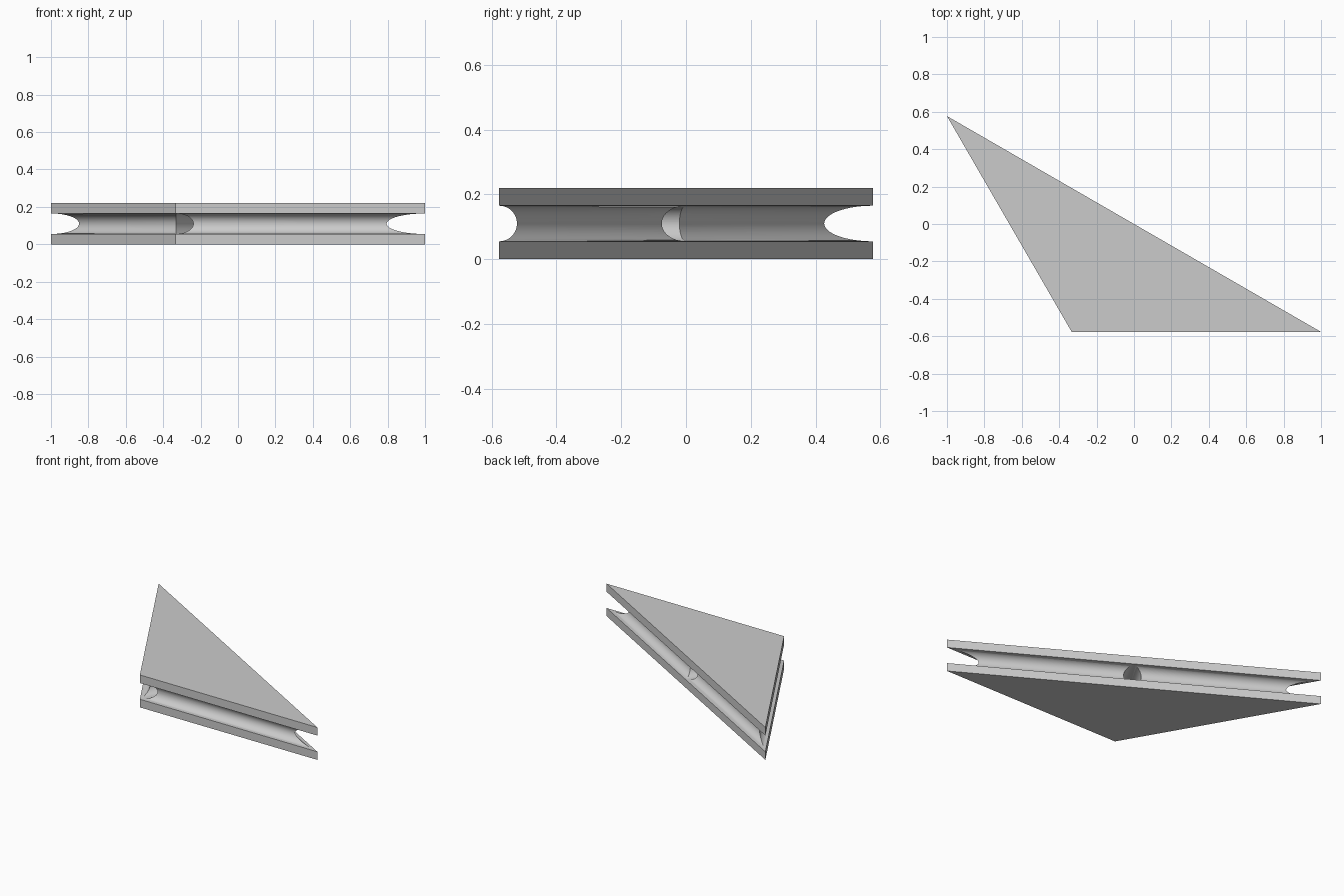
import bpy
import bmesh
from math import radians
from mathutils import Vector

cube = bpy.data.objects.get("Cube")
if cube:
    bpy.data.objects.remove(cube, do_unlink=True)

HEIGHT = 0.22
RADIUS = 0.055
CORNERS = [Vector((-1, 0.577, 0)), Vector((-0.333, -0.577, 0)), Vector((1, -0.577, 0))]

grey = bpy.data.materials.new("light grey")
grey.use_nodes = True
grey.diffuse_color = (0.6, 0.6, 0.6, 1)
grey.node_tree.nodes["Principled BSDF"].inputs["Base Color"].default_value = (0.6, 0.6, 0.6, 1)


def add_object(name, bm):
    bmesh.ops.recalc_face_normals(bm, faces=bm.faces)
    mesh = bpy.data.meshes.new(name)
    bm.to_mesh(mesh)
    bm.free()
    mesh.materials.append(grey)
    obj = bpy.data.objects.new(name, mesh)
    bpy.context.collection.objects.link(obj)
    return obj


def rod(name, start, end, radius):
    """Round cutter along a line at mid height, running past both ends."""
    axis = end - start
    bm = bmesh.new()
    bmesh.ops.create_cone(bm, cap_ends=True, segments=64, radius1=radius, radius2=radius,
                          depth=axis.length + 0.5)
    obj = add_object(name, bm)
    obj.rotation_mode = "QUATERNION"
    obj.rotation_quaternion = axis.to_track_quat("Z", "Y")
    obj.location = (start + end) / 2 + Vector((0, 0, HEIGHT / 2))
    obj.hide_render = True
    return obj


# Triangular slab
bm = bmesh.new()
base = bm.faces.new([bm.verts.new(c) for c in CORNERS])
top = bmesh.ops.extrude_face_region(bm, geom=[base])["geom"]
bmesh.ops.translate(bm, vec=(0, 0, HEIGHT), verts=[v for v in top if isinstance(v, bmesh.types.BMVert)])
slab = add_object("triangular_slab", bm)

# Half-round groove along every edge, and a hole from the blunt corner to the long edge
cutters = [rod("edge_groove_cutter", CORNERS[i - 1], CORNERS[i], RADIUS) for i in range(3)]
cutters.append(rod("through_hole_cutter", CORNERS[1], (CORNERS[0] + CORNERS[2]) / 2, RADIUS - 0.0005))

bpy.ops.object.select_all(action="DESELECT")
slab.select_set(True)
bpy.context.view_layer.objects.active = slab
for cutter in cutters:
    cut = slab.modifiers.new(cutter.name, "BOOLEAN")
    cut.operation = "DIFFERENCE"
    cut.solver = "EXACT"
    cut.object = cutter
    bpy.ops.object.modifier_apply(modifier=cut.name)
for cutter in cutters:
    bpy.data.objects.remove(cutter, do_unlink=True)

bpy.ops.object.shade_smooth_by_angle(angle=radians(30))
